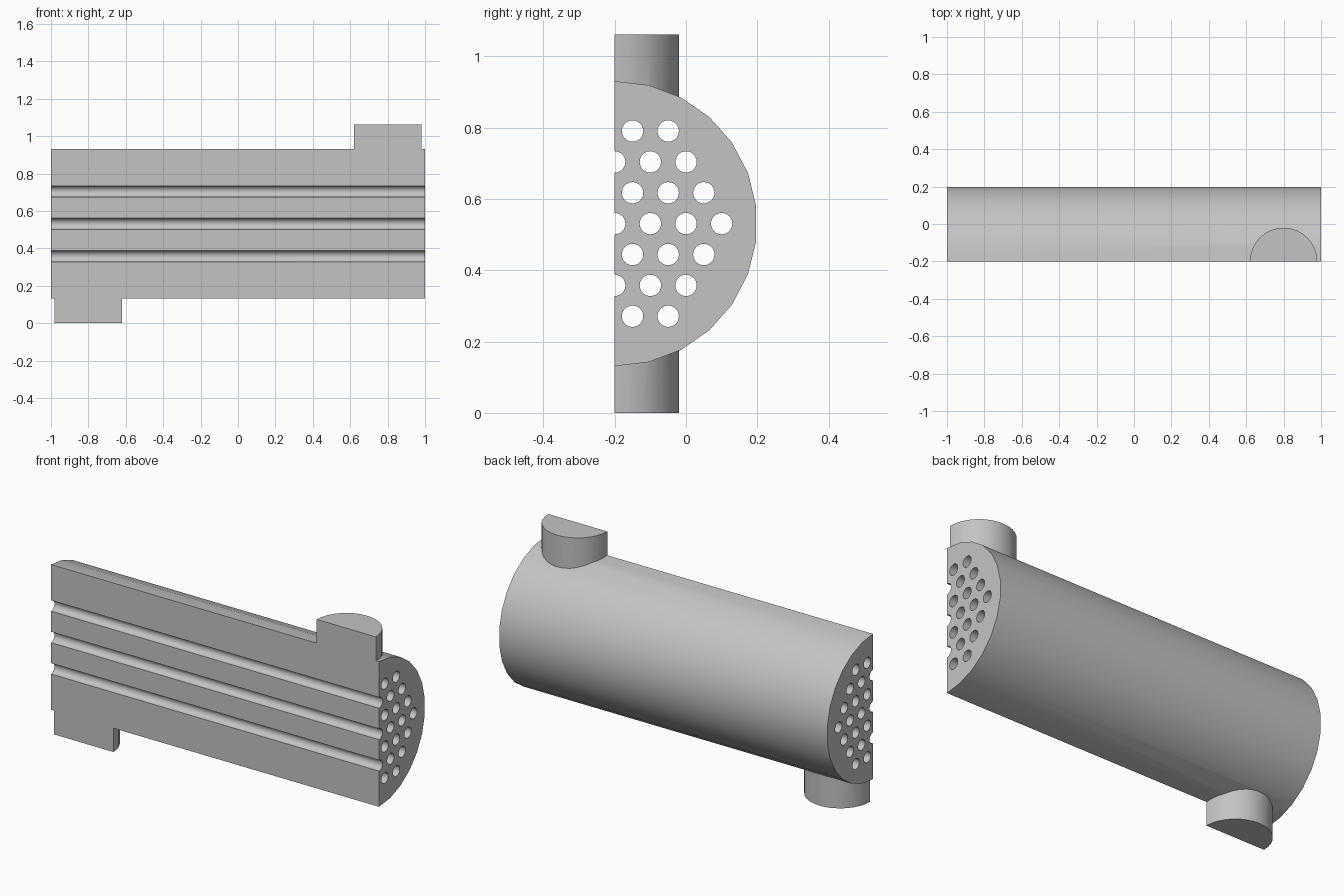
import bpy, bmesh, math
from mathutils import Vector

if "Cube" in bpy.data.objects:
    bpy.data.objects.remove(bpy.data.objects["Cube"])

AXIS_Y, AXIS_Z = -0.2, 0.531
R, TUBE_R, PIPE_R = 0.4, 0.03, 0.18

steel = bpy.data.materials.new("plain_grey")
steel.diffuse_color = (0.55, 0.55, 0.55, 1)
steel.use_nodes = True
steel.node_tree.nodes["Principled BSDF"].inputs["Base Color"].default_value = steel.diffuse_color


def cylinder(name, start, end, radius, sides, u, v):
    """Prism from start to end; u and v span its cross-section, a corner lies on u."""
    start, end, u, v = map(Vector, (start, end, u, v))
    bm = bmesh.new()
    rings = []
    for c in (start, end):
        rings.append([bm.verts.new(c + radius * (u * math.cos(a) + v * math.sin(a)))
                      for a in (2 * math.pi * i / sides for i in range(sides))])
    for ring in rings:
        bm.faces.new(ring)
    for i in range(sides):
        j = (i + 1) % sides
        bm.faces.new((rings[0][i], rings[0][j], rings[1][j], rings[1][i]))
    return finish(bm, name)


def finish(bm, name):
    bmesh.ops.recalc_face_normals(bm, faces=bm.faces)
    me = bpy.data.meshes.new(name)
    bm.to_mesh(me)
    bm.free()
    me.materials.append(steel)
    ob = bpy.data.objects.new(name, me)
    bpy.context.collection.objects.link(ob)
    return ob


def combine(target, other, operation):
    bpy.context.view_layer.objects.active = target
    m = target.modifiers.new("bool", 'BOOLEAN')
    m.operation, m.solver, m.object = operation, 'EXACT', other
    bpy.ops.object.modifier_apply(modifier=m.name)
    bpy.data.objects.remove(other)


Y, Z = (0, 1, 0), (0, 0, 1)

# main drum, lying along x
drum = cylinder("exchanger_drum", (-1, AXIS_Y, AXIS_Z), (1, AXIS_Y, AXIS_Z), R, 26, Z, Y)

# inlet on top right, outlet on bottom left
for name, x, z in (("inlet", 0.8, 1.062), ("outlet", -0.8, 0)):
    pipe = cylinder(name, (x, AXIS_Y, AXIS_Z), (x, AXIS_Y, z), PIPE_R, 32, (1, 0, 0), Y)
    combine(drum, pipe, 'UNION')

# tube bores in a hexagonal grid, running the full length
for row in range(-3, 4):
    count = 4 - (abs(row) + 1) // 2
    shift = 0.05 if row % 2 else 0
    for i in range(count):
        y = AXIS_Y + shift + 0.1 * i
        z = AXIS_Z + row * 0.0866
        bore = cylinder("bore", (-1.1, y, z), (1.1, y, z), TUBE_R, 24, Z, Y)
        combine(drum, bore, 'DIFFERENCE')

# section cut: remove the front half
bm = bmesh.new()
bmesh.ops.create_cube(bm, size=1)
bmesh.ops.scale(bm, vec=(3, 1, 3), verts=bm.verts)
bmesh.ops.translate(bm, vec=(0, AXIS_Y - 0.5, 0.5), verts=bm.verts)
combine(drum, finish(bm, "section_cutter"), 'DIFFERENCE')

# smooth the curved walls, keep rims sharp
bpy.ops.object.select_all(action='DESELECT')
drum.select_set(True)
bpy.context.view_layer.objects.active = drum
bpy.ops.object.shade_smooth_by_angle(angle=math.radians(30))
